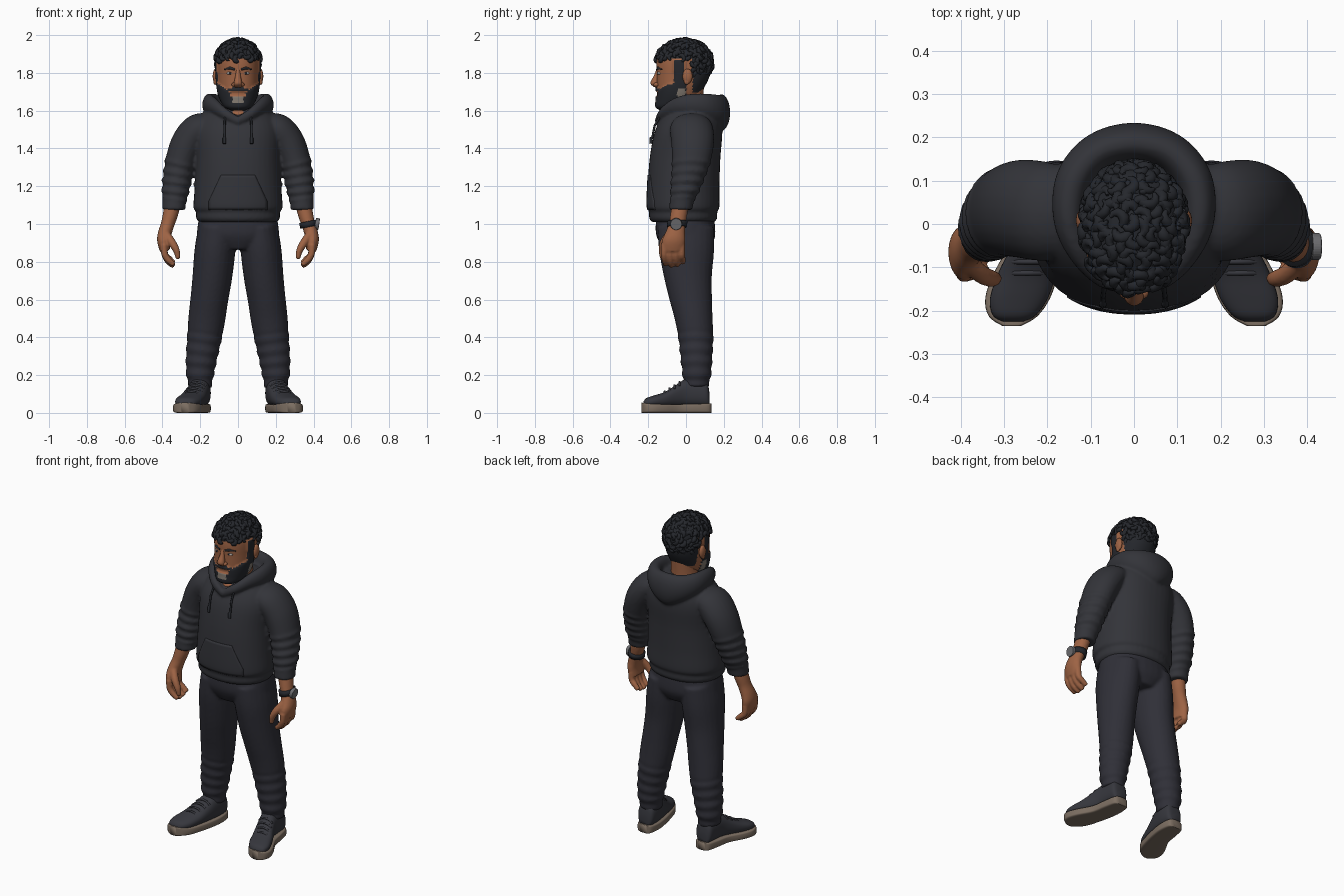
import bpy, bmesh, math, random
from mathutils import Vector as V

if "Cube" in bpy.data.objects:
    bpy.data.objects.remove(bpy.data.objects["Cube"])

random.seed(4)

def material(name, r, g, b):
    m = bpy.data.materials.new(name)
    m.diffuse_color = (r, g, b, 1)
    m.use_nodes = True
    m.node_tree.nodes["Principled BSDF"].inputs["Base Color"].default_value = m.diffuse_color
    return m

HOODIE = material("charcoal knit", .033, .034, .041)
PANTS = material("dark trouser cloth", .029, .029, .039)
HAIR = material("black hair", .018, .020, .025)
SKIN = material("brown skin", .34, .125, .058)
GREY = material("grey hair", .22, .19, .16)
SHOE = material("shoe canvas", .037, .038, .047)
SOLE = material("taupe rubber", .20, .155, .12)
METAL = material("watch metal", .15, .15, .16)
EYE = material("eye white", .40, .38, .36)

def spline(pts, k):
    """Catmull-Rom through tuples of any size."""
    out = []
    for i in range(len(pts) - 1):
        a, b, c, d = pts[max(i - 1, 0)], pts[i], pts[i + 1], pts[min(i + 2, len(pts) - 1)]
        for j in range(k):
            t = j / k
            out.append(tuple(.5 * (2*q + (r-p)*t + (2*p-5*q+4*r-s)*t*t + (3*q-p-3*r+s)*t**3)
                             for p, q, r, s in zip(a, b, c, d)))
    return out + [pts[-1]]

def loft(bm, rings, n=24, p=2, closed=False):
    f = lambda v: math.copysign(abs(v) ** (2 / p), v)
    rows = [[bm.verts.new(c + a * f(math.cos(i * math.tau / n)) + b * f(math.sin(i * math.tau / n)))
             for i in range(n)] for c, a, b in rings]
    for r in range(len(rows) - (0 if closed else 1)):
        q, s = rows[r], rows[(r + 1) % len(rows)]
        for i in range(n):
            bm.faces.new((q[i], q[(i + 1) % n], s[(i + 1) % n], s[i]))
    if not closed:
        bm.faces.new(rows[0])
        bm.faces.new(rows[-1])

def limb(bm, pts, side=1, k=4, n=24, p=2, fold=lambda z: 0):
    """Loft along (x, y, z, radius across, radius deep)."""
    pts = spline(pts, k)
    cs = [V((q[0] * side, q[1], q[2])) for q in pts]
    rings = []
    for i, q in enumerate(pts):
        d = cs[min(i + 1, len(cs) - 1)] - cs[max(i - 1, 0)]
        e = fold(q[2])
        rings.append((cs[i], V((-d.z, 0, d.x)).normalized() * (q[3] + e), V((0, q[4] + e, 0))))
    loft(bm, rings, n, p)

def finish(name, bm, mats, voxel=0, smooth=0):
    bmesh.ops.recalc_face_normals(bm, faces=bm.faces[:])
    for f in bm.faces:
        f.smooth = True
    me = bpy.data.meshes.new(name)
    bm.to_mesh(me)
    bm.free()
    ob = bpy.data.objects.new(name, me)
    bpy.context.collection.objects.link(ob)
    for m in mats:
        me.materials.append(m)
    if voxel:
        r = ob.modifiers.new("union", 'REMESH')
        r.mode, r.voxel_size, r.use_smooth_shade = 'VOXEL', voxel, True
    if smooth:
        s = ob.modifiers.new("soften", 'SMOOTH')
        s.factor, s.iterations = .5, smooth
    return ob

def tubes(name, paths, mat):
    """Round strands along (x, y, z, radius) paths."""
    cu = bpy.data.curves.new(name, 'CURVE')
    cu.dimensions, cu.bevel_depth, cu.bevel_resolution, cu.use_fill_caps = '3D', 1, 2, True
    for path in paths:
        sp = cu.splines.new('POLY')
        sp.points.add(len(path) - 1)
        for pt, q in zip(sp.points, path):
            pt.co, pt.radius = (*q[:3], 1), q[3]
    cu.materials.append(mat)
    ob = bpy.data.objects.new(name, cu)
    bpy.context.collection.objects.link(ob)
    bpy.ops.object.select_all(action='DESELECT')
    ob.select_set(True)
    bpy.context.view_layer.objects.active = ob
    bpy.ops.object.convert(target='MESH')
    bpy.ops.object.shade_smooth()

def ball(bm, centre, scale):
    vs = bmesh.ops.create_uvsphere(bm, u_segments=20, v_segments=12, radius=1)['verts']
    for v in vs:
        v.co = V(centre) + V([a * b for a, b in zip(v.co, scale)])

# Hoodie: torso, sleeves and draped hood in one skin
bm = bmesh.new()
limb(bm, [(0, -.015, 1.01, .205, .165), (0, -.015, 1.03, .222, .18), (0, -.015, 1.065, .222, .18),
          (0, -.014, 1.09, .236, .191), (0, -.013, 1.2, .229, .19), (0, -.005, 1.35, .222, .187),
          (0, .012, 1.48, .226, .18), (0, .025, 1.56, .2, .155), (0, .03, 1.62, .14, .11),
          (0, .03, 1.635, .09, .07)], n=40, p=2.2)
for s in (1, -1):
    limb(bm, [(.15, .03, 1.53, .06, .10), (.21, .03, 1.5, .085, .115), (.265, .035, 1.43, .088, .113),
              (.303, .028, 1.33, .082, .102), (.325, .005, 1.22, .076, .085),
              (.335, -.015, 1.14, .068, .07), (.338, -.022, 1.12, .062, .064),
              (.34, -.028, 1.075, .062, .062)], s, k=8,
         fold=lambda z: .006 * math.sin(z * 130) if 1.13 < z < 1.32 else 0)
half = [(0, -.145, 1.545, .02, .024), (.07, -.122, 1.585, .025, .032), (.122, -.065, 1.622, .03, .042),
        (.15, .01, 1.632, .036, .055), (.14, .1, 1.625, .042, .066), (.085, .165, 1.605, .045, .08),
        (0, .187, 1.59, .047, .097)]
loop = half + [(-q[0], *q[1:]) for q in half[-2:0:-1]]
loop = spline(loop + [loop[0]], 4)[:-1]
loft(bm, [(V(q[:3]), V((q[0], q[1] - .03, 0)).normalized() * q[3], V((0, 0, q[4]))) for q in loop],
     closed=True)
hoodie = finish("hoodie", bm, [HOODIE], .009, 3)

# Front pocket wrapped onto the hoodie
bm = bmesh.new()
grid = []
for j in range(13):
    t = j / 12
    w = .155 if t < .25 else .155 - .065 * (t - .25) / .75
    grid.append([bm.verts.new((w * (i / 10 - 1), -.4, 1.075 + .185 * t)) for i in range(21)])
for a, b in zip(grid, grid[1:]):
    for i in range(20):
        bm.faces.new((a[i], a[i + 1], b[i + 1], b[i]))
pocket = finish("front_pocket", bm, [HOODIE])
w = pocket.modifiers.new("wrap", 'SHRINKWRAP')
w.target, w.wrap_method, w.offset = hoodie, 'PROJECT', .004
w.use_project_y, w.use_positive_direction, w.use_negative_direction = True, True, False
pocket.modifiers.new("thickness", 'SOLIDIFY').thickness = .007

tubes("drawstrings", [[(s * .068, -.135, 1.575, .006), (s * .071, -.166, 1.52, .006),
                       (s * .072, -.178, 1.46, .006), (s * .072, -.184, 1.455, .009),
                       (s * .072, -.186, 1.425, .009)] for s in (1, -1)], HAIR)

# Trousers
bm = bmesh.new()
limb(bm, [(0, -.005, 1.07, .2, .15), (0, -.003, .97, .216, .158), (0, 0, .92, .205, .15),
          (0, 0, .865, .1, .12)], n=36, p=2.2)
for s in (1, -1):
    limb(bm, [(.11, 0, .98, .1, .15), (.122, .003, .86, .108, .146), (.136, .01, .72, .105, .127),
              (.152, .025, .6, .1, .113), (.165, .04, .5, .098, .101), (.178, .052, .4, .092, .093),
              (.192, .055, .3, .084, .085), (.2, .057, .22, .076, .078), (.2, .056, .165, .066, .07),
              (.202, .055, .135, .058, .062)], s, k=6,
         fold=lambda z: .004 * math.sin(z * 100) if z < .42 else 0)
finish("trousers", bm, [PANTS], .009, 4)

# Shoes: rubber sole, canvas upper, laces
upper = [(.125, .2, .03, .10), (.11, .2, .05, .165), (.06, .2, .056, .18), (0, .207, .056, .18),
         (-.05, .222, .06, .15), (-.11, .245, .067, .112), (-.17, .265, .067, .092),
         (-.21, .276, .05, .078), (-.225, .279, .025, .06)]
sole = [(.135, .2, .026, .05), (.12, .2, .048, .05), (.05, .204, .06, .048), (-.03, .217, .062, .046),
        (-.11, .248, .074, .046), (-.17, .268, .075, .048), (-.213, .279, .056, .052),
        (-.235, .282, .022, .054)]
for name, table, low, p, mat in (("shoe_uppers", upper, .03, 2.4, SHOE), ("shoe_soles", sole, 0, 6, SOLE)):
    bm = bmesh.new()
    for s in (1, -1):
        loft(bm, [(V((s * x, y, (top + low) / 2)), V((h, 0, 0)), V((0, 0, (top - low) / 2)))
                  for y, x, h, top in spline(table, 4)], n=32, p=p)
    finish(name, bm, [mat])
laces = []
for s in (1, -1):
    for i in range(4):
        y = -.035 - .026 * i
        x, z = .203 - .385 * y, .15 + .63 * (y + .05)
        laces.append([(s * (x + dx), y, z + dz, .006) for dx, dz in
                      ((-.045, -.018), (-.025, -.002), (0, .003), (.025, -.002), (.045, -.018))])
tubes("shoe_laces", laces, SHOE)

# Forearms and hands
bm = bmesh.new()
for s in (1, -1):
    limb(bm, [(.342, -.028, 1.12, .042, .044), (.358, -.038, 1.05, .04, .045), (.372, -.047, 1.0, .036, .044),
              (.388, -.058, .95, .036, .053), (.394, -.066, .91, .034, .062), (.386, -.07, .86, .028, .06)], s)
    for i in range(4):
        y, d = -.116 + .031 * i, (.008, 0, .004, .018)[i]
        limb(bm, [(.392, y, .89, .019, .018), (.388, y, .84, .018, .0175),
                  (.367, y + .004, .80 + d, .017, .0165), (.338, y + .008, .776 + d, .013, .013)], s, n=12)
    limb(bm, [(.385, -.085, .95, .022, .026), (.352, -.116, .905, .022, .023), (.326, -.126, .86, .018, .019),
              (.317, -.124, .815, .012, .013)], s, n=12)
finish("hands", bm, [SKIN], .006, 2)

# Wristwatch on the left wrist
bm = bmesh.new()
limb(bm, [(.369, -.045, 1.014, .046, .053), (.375, -.049, .984, .046, .053)], k=1, n=32)
finish("watch_strap", bm, [HAIR])
bpy.ops.mesh.primitive_cylinder_add(vertices=32, radius=.031, depth=.022, location=(.419, -.052, 1),
                                    rotation=(0, math.pi / 2 + .15, 0))
watch = bpy.context.object
watch.name = "watch_case"
watch.data.materials.append(METAL)
b = watch.modifiers.new("edge", 'BEVEL')
b.width, b.segments = .004, 2

# Head with a raised beard selected by position
def beard(c):
    x, y, z = abs(c.x), c.y, c.z
    if y > 0 or z > 1.87:
        return 0
    front = y < -.08
    if front and x < .028 and 1.642 < z < 1.674:
        return 2
    if -.045 < y < -.004 and 1.65 < z < 1.72:
        return 2
    cheek = x > .038 and z < 1.695 + (x - .038) * .75
    lip = front and x < .052 and 1.703 < z < 1.726 - x * .2
    burn = -.062 < y < -.008 and z > 1.7
    return 1 if z < 1.676 or cheek or lip or burn else 0

bm = bmesh.new()
limb(bm, [(0, -.095, 1.602, .035, .035), (0, -.082, 1.62, .066, .072), (0, -.048, 1.66, .09, .106),
          (0, -.032, 1.71, .104, .121), (0, -.015, 1.78, .111, .139), (0, -.01, 1.86, .113, .145),
          (0, -.008, 1.92, .1, .13), (0, -.008, 1.965, .05, .07)], k=9, n=96, p=2.15)
for f in bm.faces:
    c = f.calc_center_median()
    f.material_index = beard(c) or (1 if c.z > 1.875 or (c.y > .035 and c.z > 1.7) else 0)
for v in bm.verts:
    if beard(v.co):
        v.co += V((v.co.x, v.co.y + .02, 0)).normalized() * .008
finish("head", bm, [SKIN, HAIR, GREY], smooth=2)

bm = bmesh.new()
limb(bm, [(0, .01, 1.54, .1, .11), (0, -.012, 1.58, .098, .108), (0, .005, 1.63, .08, .085),
          (0, .015, 1.73, .075, .08)])
finish("neck", bm, [SKIN])

bm = bmesh.new()
limb(bm, [(0, -.14, 1.825, .012, .014), (0, -.154, 1.785, .014, .016), (0, -.166, 1.748, .022, .023),
          (0, -.158, 1.73, .022, .018), (0, -.15, 1.722, .012, .01)], n=16)
for s in (1, -1):
    ball(bm, (s * .021, -.157, 1.738), (.013, .015, .011))
finish("nose", bm, [SKIN])

for name, mat, y, size in (("eyes", EYE, -.137, (.018, .014, .009)), ("irises", HAIR, -.147, (.006, .006, .007))):
    bm = bmesh.new()
    for s in (1, -1):
        ball(bm, (s * .042, y, 1.798), size)
    finish(name, bm, [mat])
tubes("eyebrows", [[(s * .016, -.153, 1.818, .006), (s * .042, -.147, 1.826, .008),
                    (s * .072, -.124, 1.818, .004)] for s in (1, -1)], HAIR)
bm = bmesh.new()
for s in (1, -1):
    ball(bm, (s * .119, .008, 1.782), (.015, .026, .04))
    ball(bm, (s * .121, .004, 1.755), (.01, .014, .018))
finish("ears", bm, [SKIN])

# Hair: a cap covered in comma-shaped curls
def hairy(c):
    return c.z > 1.872 or (c.y > .038 and c.z > 1.735)

centre, size = V((0, -.01, 1.855)), V((.117, .146, .118))
bm = bmesh.new()
ball(bm, centre, size)
bmesh.ops.delete(bm, geom=[f for f in bm.faces if not hairy(f.calc_center_median())], context='FACES')
finish("hair_cap", bm, [HAIR])
curls, N = [], 300
for i in range(N):
    z = 1 - 2 * (i + .5) / N
    r, a = math.sqrt(1 - z * z), i * 2.39996
    n = V((r * math.cos(a), r * math.sin(a), z))
    p = centre + n * size
    if not hairy(p):
        continue
    t = n.orthogonal().normalized()
    u = n.cross(t)
    start, turn = random.uniform(0, math.tau), random.choice((-1, 1))
    R, thick = random.uniform(.013, .018), random.uniform(.011, .015)
    path = []
    for j in range(7):
        w = start + turn * j * .65
        q = p + (t * math.cos(w) + u * math.sin(w)) * R + n * (.001 * j)
        path.append((*q, thick * (.45, .8, 1, 1, .85, .6, .3)[j]))
    curls.append(path)
tubes("hair_curls", curls, HAIR)
